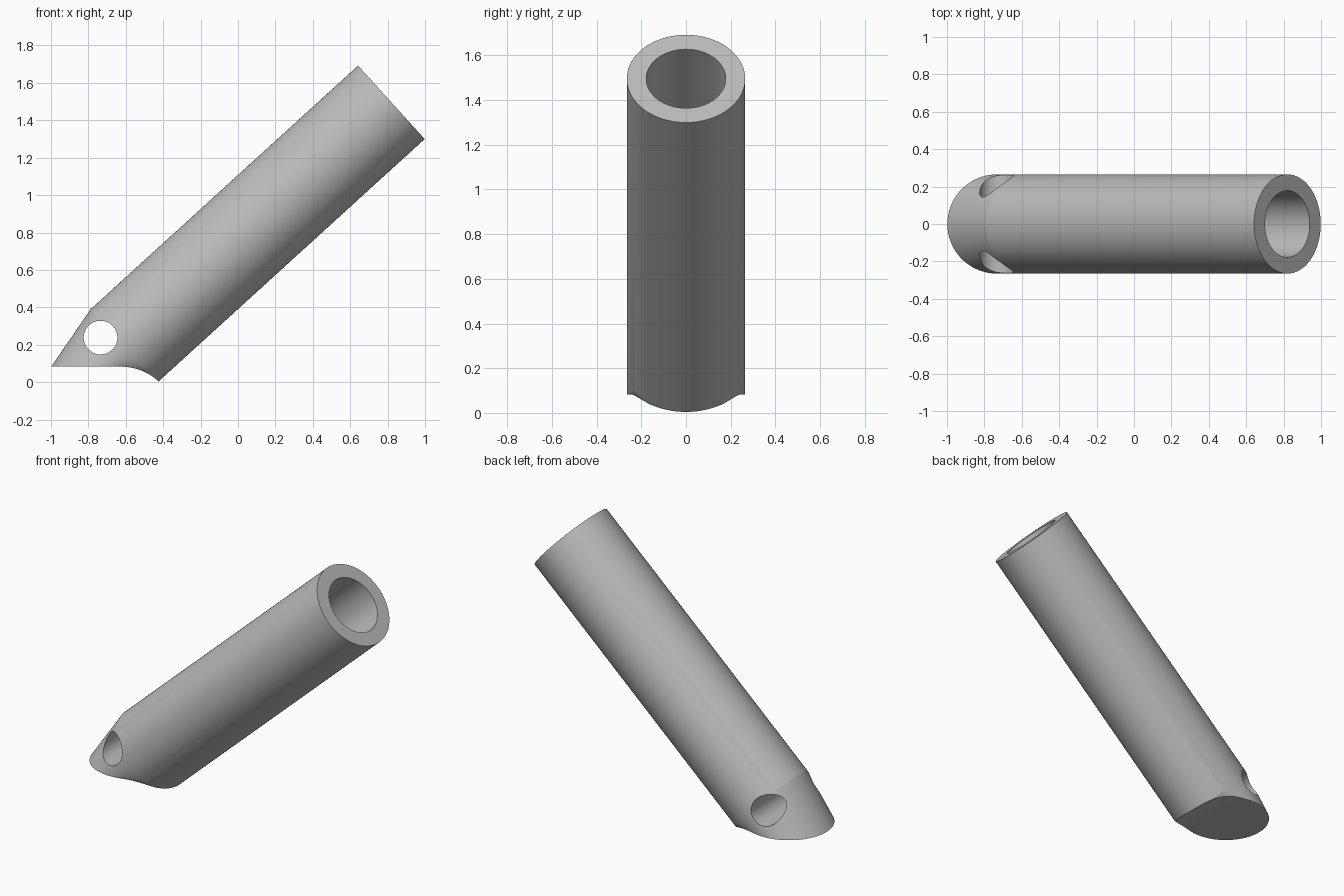
import bpy, bmesh, math
from mathutils import Vector, Matrix

if "Cube" in bpy.data.objects:
    bpy.data.objects.remove(bpy.data.objects["Cube"])

SEGMENTS = 128
RADIUS, BORE_RADIUS, BORE_DEPTH = 0.265, 0.178, 1.55
TILT = math.radians(42.24)
FLOOR = 0.083
AXIS = Vector((math.cos(TILT), 0, math.sin(TILT)))
DOWN = Vector((math.sin(TILT), 0, -math.cos(TILT)))
SIDE = Vector((0, 1, 0))
TOP = Vector((0.82, 0, 1.496))
FOOT = Vector((-0.735, 0, FLOOR - 0.003))
BEND = FOOT + AXIS * 0.168


def new_object(name, bm):
    bmesh.ops.recalc_face_normals(bm, faces=bm.faces)
    mesh = bpy.data.meshes.new(name)
    bm.to_mesh(mesh)
    bm.free()
    obj = bpy.data.objects.new(name, mesh)
    bpy.context.collection.objects.link(obj)
    return obj


def ring(bm, centre, u):
    for i in range(SEGMENTS):
        t = math.tau * i / SEGMENTS
        bm.verts.new(centre + (u * math.cos(t) + SIDE * math.sin(t)) * RADIUS)


def rod(name, centre, direction, radius, length):
    bm = bmesh.new()
    turn = direction.to_track_quat('Z', 'Y').to_matrix().to_4x4()
    bmesh.ops.create_cone(bm, cap_ends=True, segments=SEGMENTS, radius1=radius,
                          radius2=radius, depth=length,
                          matrix=Matrix.Translation(centre) @ turn)
    return new_object(name, bm)


def cut(target, cutter):
    cutter.hide_render = True
    mod = target.modifiers.new("cut", 'BOOLEAN')
    mod.operation, mod.solver, mod.object = 'DIFFERENCE', 'EXACT', cutter
    bpy.context.view_layer.objects.active = target
    bpy.ops.object.modifier_apply(modifier=mod.name)
    bpy.data.objects.remove(cutter)


# Tilted tube tapering into a level round foot
bm = bmesh.new()
ring(bm, TOP, DOWN)
ring(bm, BEND, DOWN)
ring(bm, FOOT, Vector((1, 0, 0)))
hull = bmesh.ops.convex_hull(bm, input=bm.verts[:])
loose = [v for v in bm.verts if not v.link_faces]
bmesh.ops.delete(bm, geom=loose, context='VERTS')
bmesh.ops.dissolve_limit(bm, angle_limit=math.radians(0.1),
                         verts=bm.verts[:], edges=bm.edges[:])
tube = new_object("angled_tube", bm)

# Flat underside with a rounded heel down to the tube's lower corner
heel = BEND + DOWN * RADIUS
reach = (FLOOR - heel.z) / math.cos(TILT)
arc_radius = reach / math.tan(TILT / 2)
arc_x = heel.x - reach * math.sin(TILT) - reach
profile = [(-1.2, FLOOR)]
for i in range(21):
    t = TILT * i / 20
    profile.append((arc_x + arc_radius * math.sin(t),
                    FLOOR + arc_radius * (math.cos(t) - 1)))
profile += [(heel.x + 0.08, -0.3), (-1.2, -0.3)]
bm = bmesh.new()
face = bm.faces.new([bm.verts.new((x, -0.5, z)) for x, z in profile])
extruded = bmesh.ops.extrude_face_region(bm, geom=[face])["geom"]
bmesh.ops.translate(bm, vec=SIDE, verts=[v for v in extruded
                                         if isinstance(v, bmesh.types.BMVert)])
cut(tube, new_object("underside_cutter", bm))

# Blind bore from the upper end and cross hole through the foot
cut(tube, rod("bore_cutter", TOP - AXIS * (BORE_DEPTH - 0.1) / 2, AXIS,
              BORE_RADIUS, BORE_DEPTH + 0.1))
cut(tube, rod("cross_hole_cutter", Vector((-0.735, 0, 0.238)), SIDE, 0.09, 1))

# Grey finish
grey = bpy.data.materials.new("plain_grey")
grey.use_nodes = True
colour = (0.5, 0.5, 0.5, 1)
grey.diffuse_color = colour
grey.node_tree.nodes["Principled BSDF"].inputs["Base Color"].default_value = colour
tube.data.materials.clear()
tube.data.materials.append(grey)
for poly in tube.data.polygons:
    poly.material_index = 0

bpy.ops.object.select_all(action='DESELECT')
tube.select_set(True)
bpy.context.view_layer.objects.active = tube
bpy.ops.object.shade_smooth_by_angle(angle=math.radians(9))
